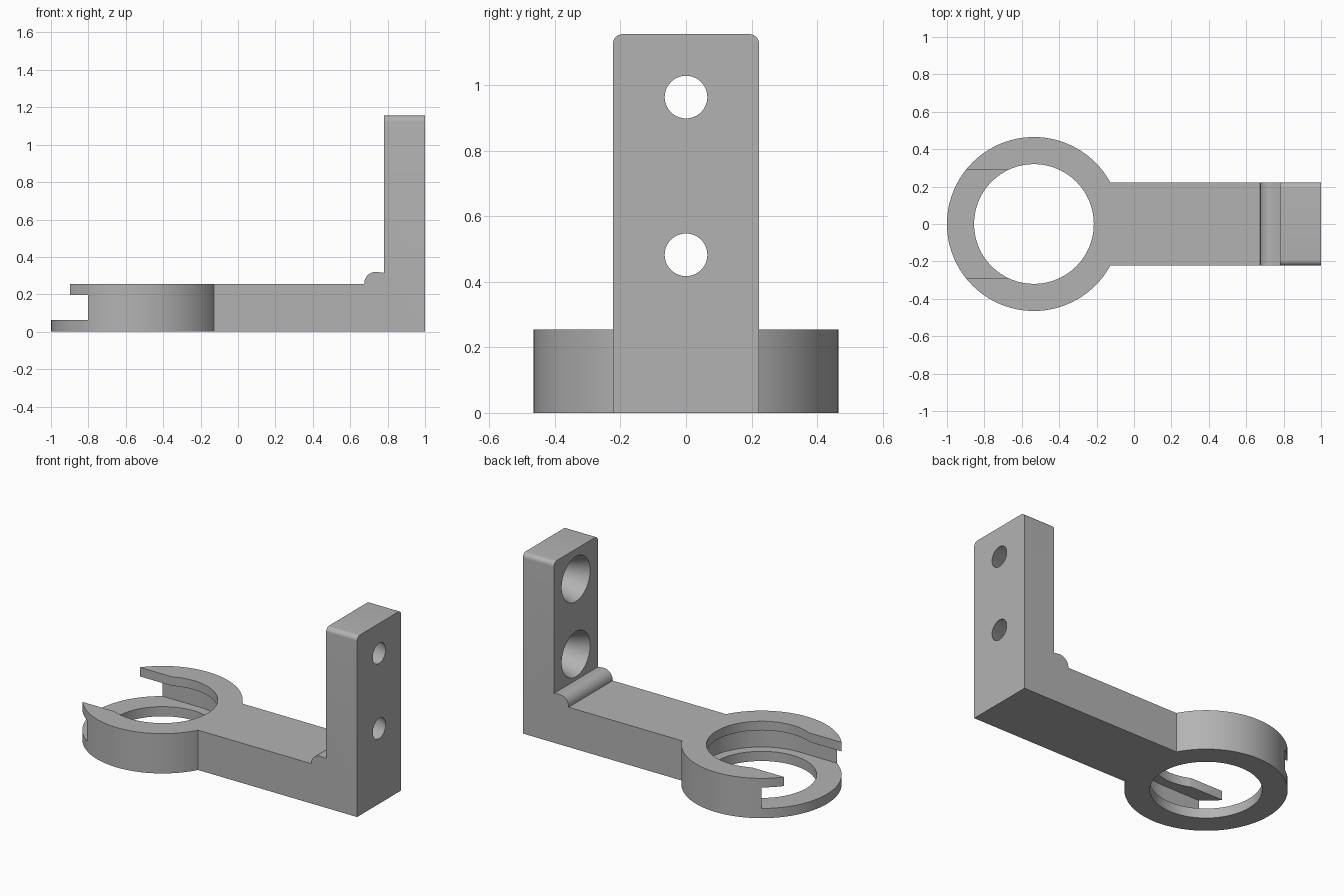
import bpy, bmesh, math
from mathutils import Matrix

if "Cube" in bpy.data.objects:
    bpy.data.objects.remove(bpy.data.objects["Cube"])

HALF_W = 0.223      # half width of the arm
RING_X = -0.535     # ring centre
ARM_TOP = 0.255

grey = bpy.data.materials.new("plain grey")
grey.use_nodes = True
grey.diffuse_color = (0.45, 0.45, 0.45, 1)
grey.node_tree.nodes["Principled BSDF"].inputs["Base Color"].default_value = grey.diffuse_color


def finish(name, bm):
    bmesh.ops.recalc_face_normals(bm, faces=bm.faces)
    mesh = bpy.data.meshes.new(name)
    bm.to_mesh(mesh)
    bm.free()
    mesh.materials.append(grey)
    ob = bpy.data.objects.new(name, mesh)
    bpy.context.collection.objects.link(ob)
    return ob


def cylinder(name, r, z0, z1):
    bm = bmesh.new()
    bmesh.ops.create_cone(bm, cap_ends=True, segments=96, radius1=r, radius2=r, depth=z1 - z0,
                          matrix=Matrix.Translation((RING_X, 0, (z0 + z1) / 2)))
    return finish(name, bm)


def box(name, x0, x1, half_y, z0, z1):
    bm = bmesh.new()
    place = Matrix.Translation(((x0 + x1) / 2, 0, (z0 + z1) / 2))
    size = Matrix.Diagonal((x1 - x0, 2 * half_y, z1 - z0, 1))
    bmesh.ops.create_cube(bm, size=1, matrix=place @ size)
    return finish(name, bm)


def countersink(name, z):
    # Cone narrowing towards +x, overshooting both faces of the upright
    r_wide, r_thin, x0, x1, over = 0.144, 0.065, 0.78, 1.0, 0.02
    slope = (r_wide - r_thin) / (x1 - x0) * over
    bm = bmesh.new()
    bmesh.ops.create_cone(bm, cap_ends=True, segments=64, radius1=r_wide + slope,
                          radius2=r_thin - slope, depth=x1 - x0 + 2 * over,
                          matrix=Matrix.Translation(((x0 + x1) / 2, 0, z))
                          @ Matrix.Rotation(math.pi / 2, 4, 'Y'))
    return finish(name, bm)


def combine(target, other, operation):
    mod = target.modifiers.new(other.name, 'BOOLEAN')
    mod.operation = operation
    mod.solver = 'EXACT'
    mod.object = other
    bpy.context.view_layer.objects.active = target
    bpy.ops.object.modifier_apply(modifier=mod.name)
    bpy.data.objects.remove(other)


# L-shaped arm and upright, with the rounded bead in the inner corner
bead = [(0.737 + 0.062 * math.cos(a), 0.258 + 0.062 * math.sin(a))
        for a in (math.radians(180 - 7 * i) for i in range(15))]
profile = [(-0.2, 0), (1, 0), (1, 1.155), (0.78, 1.155), (0.78, 0.315)]
profile += bead[::-1] + [(0.675, ARM_TOP), (-0.2, ARM_TOP)]
bm = bmesh.new()
face = bm.faces.new([bm.verts.new((x, -HALF_W, z)) for x, z in profile])
side = bmesh.ops.extrude_face_region(bm, geom=[face])["geom"]
bmesh.ops.translate(bm, verts=[v for v in side if isinstance(v, bmesh.types.BMVert)],
                    vec=(0, 2 * HALF_W, 0))
corners = [e for e in bm.edges if all(v.co.z > 1.1 for v in e.verts)
           and abs(e.verts[0].co.y - e.verts[1].co.y) < 0.01]
bmesh.ops.bevel(bm, geom=corners, offset=0.03, segments=8, profile=0.5, affect='EDGES')
bracket = finish("ring_bracket", bm)

# Ring joined to the arm
combine(bracket, cylinder("ring", 0.465, 0, ARM_TOP), 'UNION')

# Bore, inner groove with its open end, and the mouth in the upper lip
combine(bracket, cylinder("bore", 0.32, -0.1, 0.5), 'DIFFERENCE')
combine(bracket, cylinder("groove", 0.38, 0.062, 0.197), 'DIFFERENCE')
combine(bracket, box("groove_mouth", -1.2, RING_X, 0.38, 0.062, 0.197), 'DIFFERENCE')
combine(bracket, box("upper_mouth", -1.2, RING_X, 0.29, 0.15, 0.5), 'DIFFERENCE')

# Screw holes
for z in (0.482, 0.963):
    combine(bracket, countersink("screw_hole", z), 'DIFFERENCE')

bpy.ops.object.select_all(action='DESELECT')
bracket.select_set(True)
bpy.context.view_layer.objects.active = bracket
bpy.ops.object.shade_smooth_by_angle(angle=math.radians(25))
